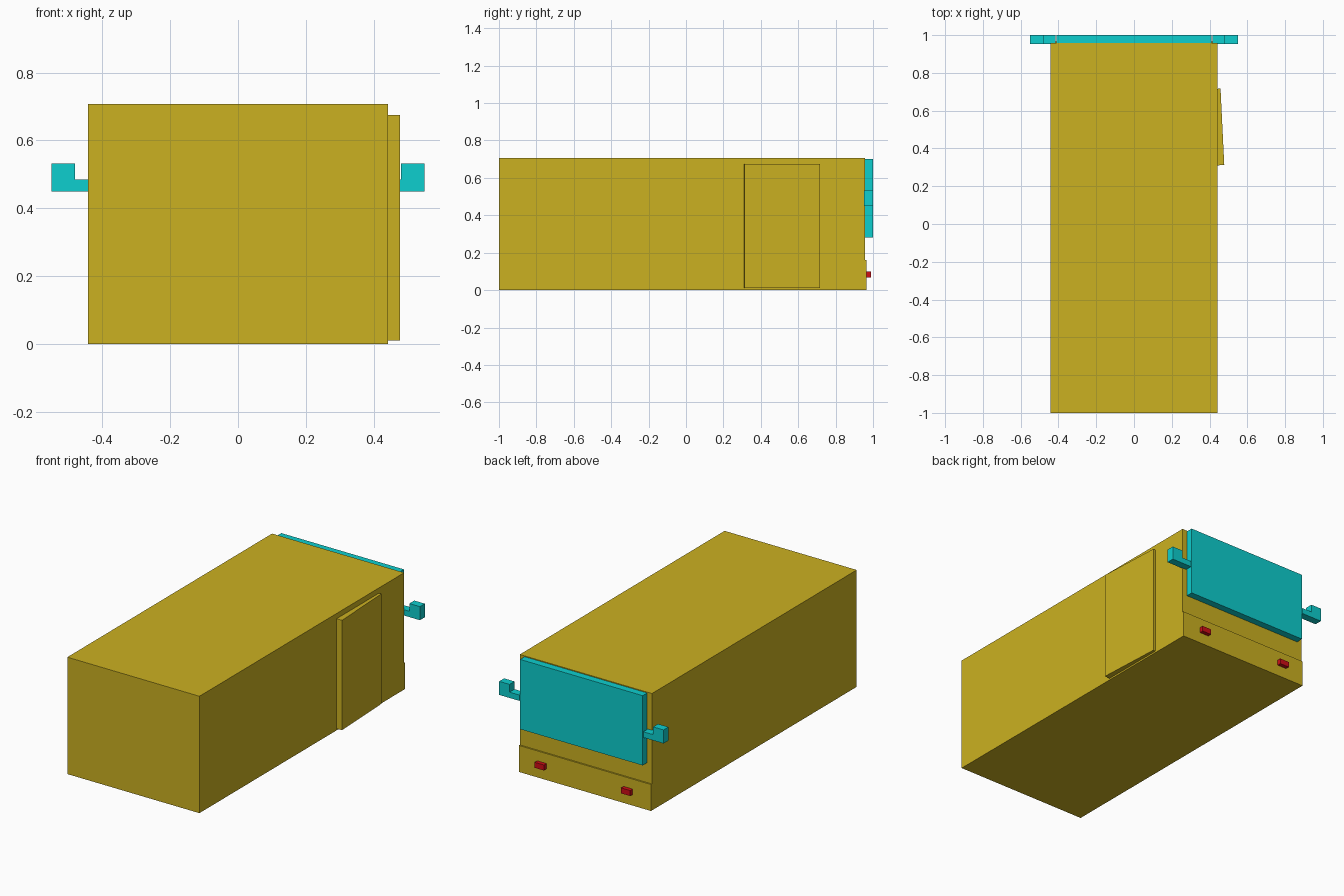
import bpy
import bmesh
import math

cube = bpy.data.objects.get("Cube")
if cube:
    bpy.data.objects.remove(cube, do_unlink=True)


def material(name, rgb):
    mat = bpy.data.materials.new(name)
    mat.use_nodes = True
    colour = (*rgb, 1)
    mat.diffuse_color = colour
    mat.node_tree.nodes["Principled BSDF"].inputs["Base Color"].default_value = colour
    return mat


YELLOW = material("yellow paint", (0.60, 0.44, 0.015))
CYAN = material("cyan glass", (0.004, 0.62, 0.62))
RED = material("red lamp", (0.62, 0.004, 0.008))


def add_object(name, bm, mat):
    bmesh.ops.recalc_face_normals(bm, faces=bm.faces)
    mesh = bpy.data.meshes.new(name)
    bm.to_mesh(mesh)
    bm.free()
    mesh.materials.append(mat)
    obj = bpy.data.objects.new(name, mesh)
    bpy.context.collection.objects.link(obj)
    return obj


def box(name, x, y, z, mat):
    """Box from (low, high) ranges, with its origin at its centre."""
    bm = bmesh.new()
    bmesh.ops.create_cube(bm, size=1)
    bmesh.ops.scale(bm, vec=[hi - lo for lo, hi in (x, y, z)], verts=bm.verts)
    obj = add_object(name, bm, mat)
    obj.location = [(lo + hi) / 2 for lo, hi in (x, y, z)]
    return obj


def prism(name, outline, y, mat):
    """Extrude an (x, z) outline along y."""
    bm = bmesh.new()
    face = bm.faces.new([bm.verts.new((px, y[0], pz)) for px, pz in outline])
    ext = bmesh.ops.extrude_face_region(bm, geom=[face])
    verts = [v for v in ext["geom"] if isinstance(v, bmesh.types.BMVert)]
    bmesh.ops.translate(bm, vec=(0, y[1] - y[0], 0), verts=verts)
    return add_object(name, bm, mat)


# Long body with a slightly proud bumper across the back
box("body", (-0.442, 0.442), (-1, 0.957), (0, 0.707), YELLOW)
box("bumper", (-0.442, 0.442), (0.9, 0.966), (0, 0.16), YELLOW)

# Side door, slightly ajar
door = box("side_door", (0.428, 0.468), (0.311, 0.716), (0.01, 0.675), YELLOW)
door.rotation_euler.z = math.radians(2.8)

# Window panel
box("window_panel", (-0.41, 0.41), (0.955, 1), (0.28, 0.702), CYAN)

# Mirrors on L-shaped arms, and lamps
for side, s in (("left", 1), ("right", -1)):
    outline = [(0.415, 0.45), (0.55, 0.45), (0.55, 0.532),
               (0.48, 0.532), (0.48, 0.485), (0.415, 0.485)]
    prism(side + "_mirror", [(s * px, pz) for px, pz in outline], (0.953, 1), CYAN)
    box(side + "_lamp", sorted((s * 0.258, s * 0.32)), (0.96, 0.99), (0.067, 0.1), RED)
